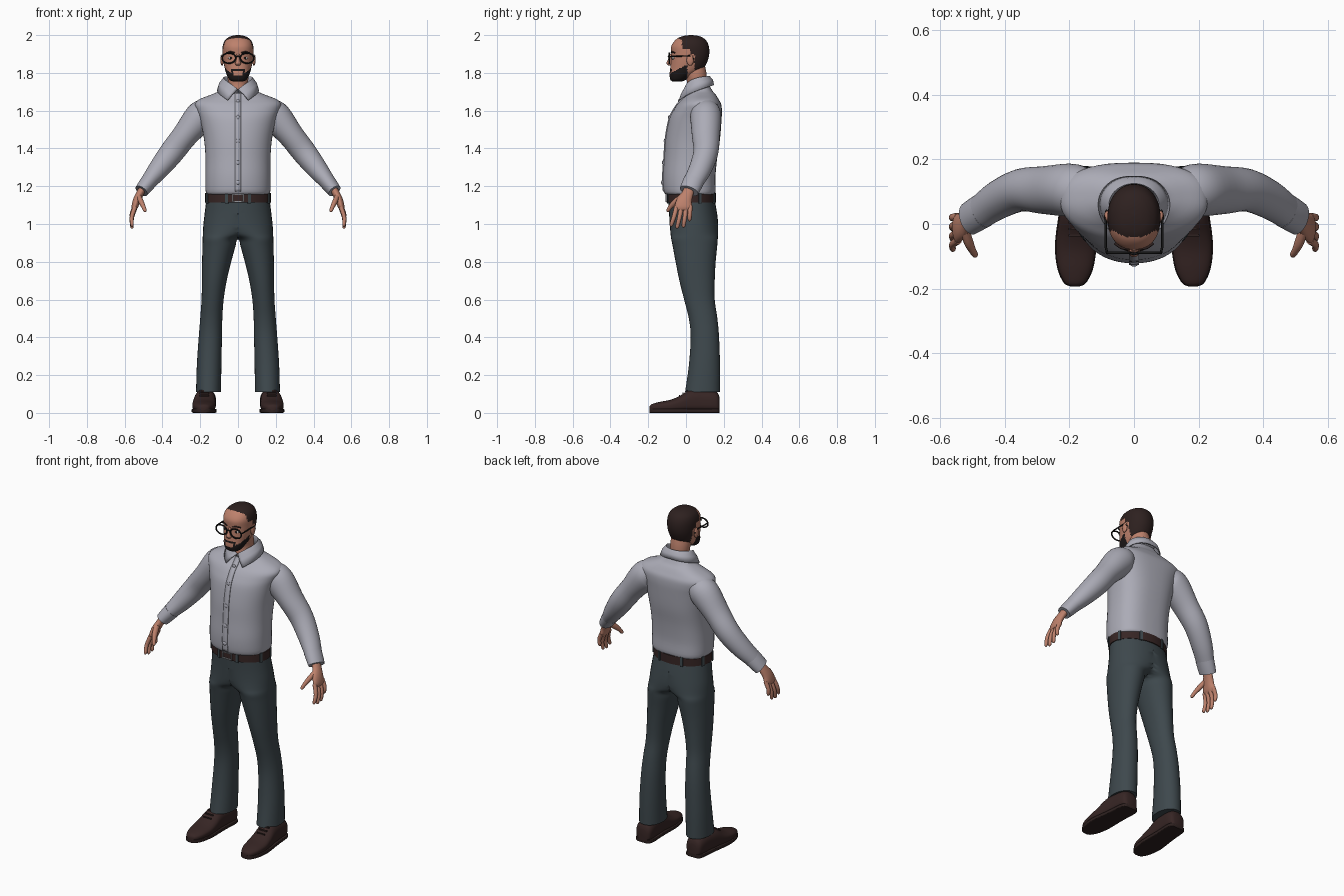
import bpy, bmesh, math
from mathutils import Vector, Matrix

cube = bpy.data.objects.get("Cube")
if cube:
    bpy.data.objects.remove(cube, do_unlink=True)


def material(name, r, g, b):
    m = bpy.data.materials.new(name)
    m.use_nodes = True
    m.diffuse_color = (r, g, b, 1)
    node = next(n for n in m.node_tree.nodes if n.type == 'BSDF_PRINCIPLED')
    node.inputs["Base Color"].default_value = (r, g, b, 1)
    node.inputs["Roughness"].default_value = 0.8
    return m


SHIRT = material("shirt grey", .41, .41, .47)
PANTS = material("trouser slate", .048, .065, .074)
SKIN = material("skin", .51, .22, .15)
HAIR = material("hair brown", .027, .015, .014)
BEARD = material("beard black", .012, .009, .009)
LEATHER = material("leather brown", .038, .019, .018)
FRAME = material("frame black", .008, .008, .008)
METAL = material("buckle grey", .3, .3, .32)
WHITE = material("eye white", .6, .56, .54)


def add_mirror(ob):
    mod = ob.modifiers.new("mirror", 'MIRROR')
    mod.use_clip = True


def finish(name, bm, mats, mirror=False, angle=45):
    bmesh.ops.recalc_face_normals(bm, faces=bm.faces)
    me = bpy.data.meshes.new(name)
    bm.to_mesh(me)
    bm.free()
    for m in mats:
        me.materials.append(m)
    for p in me.polygons:
        p.use_smooth = True
    me.set_sharp_from_angle(angle=math.radians(angle))
    ob = bpy.data.objects.new(name, me)
    bpy.context.scene.collection.objects.link(ob)
    if mirror:
        add_mirror(ob)
    return ob


def smooth_rows(rows, n):
    """Catmull-Rom interpolation of a table of section rows."""
    out = []
    for i in range(len(rows) - 1):
        a, b, c, d = (rows[max(i - 1, 0)], rows[i], rows[i + 1], rows[min(i + 2, len(rows) - 1)])
        for k in range(n):
            t = k / n
            out.append(tuple(q + .5 * t * (r - p + t * (2 * p - 5 * q + 4 * r - s + t * (3 * (q - r) + s - p)))
                             for p, q, r, s in zip(a, b, c, d)))
    return out + [tuple(rows[-1])]


def loft(name, rows, mats, ref=(0, 1, 0), axis=None, seg=32, steps=4, ef=2, eb=2,
         mirror=False, half=False, rule=None):
    """Skin rows of (x, y, z, half width, half depth) with rounded sections."""
    rows = smooth_rows(rows, steps)
    pts = [Vector(r[:3]) for r in rows]
    bm = bmesh.new()
    rings = []
    for i, r in enumerate(rows):
        t = Vector(axis) if axis else (pts[min(i + 1, len(pts) - 1)] - pts[max(i - 1, 0)]).normalized()
        u = Vector(ref).cross(t).normalized()
        v = t.cross(u)
        ring = []
        for k in range(seg):
            ang = math.tau * k / seg
            c, s = math.cos(ang), math.sin(ang)
            e = 2 / (eb if s > 0 else ef)
            p = pts[i] + u * max(r[3], .001) * math.copysign(abs(c) ** e, c) \
                + v * max(r[4], .001) * math.copysign(abs(s) ** e, s)
            if half:
                p.x = max(p.x, 0)
            ring.append(bm.verts.new(p))
        rings.append(ring)
    for a, b in zip(rings, rings[1:]):
        for k in range(seg):
            j = (k + 1) % seg
            bm.faces.new((a[k], a[j], b[j], b[k]))
    bm.faces.new(rings[0])
    bm.faces.new(rings[-1])
    if half:
        inner = [f for f in bm.faces if all(w.co.x < 1e-5 for w in f.verts)]
        bmesh.ops.delete(bm, geom=inner, context='FACES')
    if rule:
        for f in bm.faces:
            f.material_index = rule(f.calc_center_median())
    return finish(name, bm, mats, mirror)


def sheet(name, rows, mat, thickness):
    bm = bmesh.new()
    grid = [[bm.verts.new(p) for p in row] for row in rows]
    for a, b in zip(grid, grid[1:]):
        for k in range(len(a) - 1):
            bm.faces.new((a[k], a[k + 1], b[k + 1], b[k]))
    ob = finish(name, bm, [mat])
    mod = ob.modifiers.new("thickness", 'SOLIDIFY')
    mod.thickness, mod.offset = thickness, 0


def box(name, pos, size, mat, turn=0, mirror=False):
    bm = bmesh.new()
    mtx = Matrix.Translation(pos) @ Matrix.Rotation(turn, 4, 'Z') @ Matrix.Diagonal((*size, 1))
    bmesh.ops.create_cube(bm, size=1, matrix=mtx)
    finish(name, bm, [mat], mirror)


def ball(name, pos, size, mat, mirror=False):
    bm = bmesh.new()
    mtx = Matrix.Translation(pos) @ Matrix.Diagonal((*size, 1))
    bmesh.ops.create_uvsphere(bm, u_segments=16, v_segments=10, radius=1, matrix=mtx)
    finish(name, bm, [mat], mirror)


def wire(name, pts, radius, mat, cyclic=False, mirror=False):
    cu = bpy.data.curves.new(name, 'CURVE')
    cu.dimensions = '3D'
    cu.bevel_depth, cu.bevel_resolution, cu.use_fill_caps = radius, 2, True
    sp = cu.splines.new('POLY')
    sp.points.add(len(pts) - 1)
    for p, co in zip(sp.points, pts):
        p.co = (*co, 1)
    sp.use_cyclic_u = cyclic
    cu.materials.append(mat)
    ob = bpy.data.objects.new(name, cu)
    bpy.context.scene.collection.objects.link(ob)
    if mirror:
        add_mirror(ob)


def upright(table):
    """(z, half width, front y, back y) to section rows."""
    return [(0, (f + b) / 2, z, w, (b - f) / 2) for z, w, f, b in table]


Z = (0, 0, 1)

# Trousers: one leg and half the hips, mirrored (z, outer x, inner x, front y, back y)
legs = [(.11, .222, .09, -.005, .18), (.25, .218, .088, .015, .18), (.4, .208, .085, .025, .175),
        (.5, .2, .083, .015, .166), (.6, .193, .076, -.01, .152), (.7, .191, .06, -.035, .152),
        (.8, .19, .036, -.055, .157), (.88, .188, .014, -.07, .165), (.92, .187, 0, -.078, .168),
        (.95, .186, -.07, -.082, .17), (1, .183, -.14, -.086, .17), (1.06, .176, -.175, -.09, .164),
        (1.125, .168, -.168, -.093, .152)]
loft("trousers", [((o + i) / 2, (f + b) / 2, z, (o - i) / 2, (b - f) / 2) for z, o, i, f, b in legs],
     [PANTS], axis=Z, ef=2.1, eb=2.1, mirror=True, half=True)

# Shoes and soles: sections from toe to heel (y, centre x, half width, height)
shoe = [(-.193, .183, .012, .034), (-.182, .183, .032, .046), (-.14, .182, .052, .058),
        (-.08, .181, .061, .07), (-.03, .179, .06, .092), (.02, .176, .056, .122), (.08, .172, .053, .128),
        (.14, .168, .052, .12), (.168, .167, .045, .105), (.178, .166, .03, .08)]
loft("shoes", [(x, y, h / 2 + .006, w, h / 2 - .006) for y, x, w, h in shoe], [LEATHER],
     ref=Z, axis=(0, 1, 0), ef=4, eb=2.2, mirror=True)
loft("soles", [(x, y, .011, w + .003, .011) for y, x, w, h in shoe], [HAIR],
     ref=Z, axis=(0, 1, 0), ef=8, eb=8, mirror=True)
for k in range(3):
    box("shoe_laces", (.178, -.035 + k * .02, .09 + k * .013), (.05, .006, .008), HAIR, mirror=True)

# Belt with loops and buckle
loft("belt", upright([(1.113, .174, -.102, .16), (1.163, .174, -.102, .16)]), [LEATHER], axis=Z, steps=1, seg=48)
for deg in (20, 65, 115, 160, 200, 250, 290, 340):
    a = math.radians(deg)
    box("belt_loop", (.175 * math.cos(a), .029 + .132 * math.sin(a), 1.137), (.008, .016, .056), PANTS,
        math.atan2(math.sin(a) / .132, math.cos(a) / .175))
for s in (-1, 1):
    box("buckle_side", (s * .028, -.104, 1.138), (.006, .01, .042), METAL)
    box("buckle_bar", (0, -.104, 1.138 + s * .018), (.056, .01, .006), METAL)

# Shirt body
torso = upright([(1.155, .162, -.1, .145), (1.172, .171, -.117, .157), (1.25, .172, -.122, .156),
                 (1.35, .172, -.115, .165), (1.45, .18, -.108, .18), (1.55, .2, -.09, .188),
                 (1.6, .218, -.068, .19), (1.635, .228, -.045, .186), (1.66, .205, -.02, .173),
                 (1.685, .142, 0, .157), (1.705, .1, .008, .14), (1.74, .07, .015, .12)])
loft("shirt_body", torso, [SHIRT], axis=Z, seg=48, ef=2.1, eb=2.7)

# Button placket and buttons follow the chest profile
chest = [(z, y - b) for x, y, z, a, b in smooth_rows(torso, 4) if 1.17 < z < 1.7]
sheet("placket", [[(-.016, y - .001, z), (.016, y - .001, z)] for z, y in chest], SHIRT, .008)
for z in (1.22, 1.325, 1.44, 1.565, 1.65):
    y = min(chest, key=lambda c: abs(c[0] - z))[1]
    ball("button", (0, y - .005, z), (.011, .005, .011), SHIRT)

# Sleeves and cuffs
loft("sleeves", [(.12, .1, 1.6, .055, .06), (.165, .102, 1.59, .075, .078), (.205, .105, 1.56, .083, .082),
                 (.28, .105, 1.47, .068, .074), (.35, .105, 1.38, .065, .066), (.42, .075, 1.29, .055, .06),
                 (.475, .038, 1.222, .042, .053), (.508, .018, 1.18, .033, .048)],
     [SHIRT], mirror=True)
loft("cuffs", [(.468, .042, 1.23, .044, .055), (.49, .029, 1.202, .041, .054), (.511, .016, 1.175, .037, .052)],
     [SHIRT], mirror=True, steps=2)

# Folded collar: inner base, top fold, outer edge with points at the front
inside, fold, middle, edge = [], [], [], []
for k in range(-24, 25):
    f, s = abs(k) / 24, (1 if k >= 0 else -1)
    a, b = math.radians(178 * f), math.radians(150 * f)
    inside.append(Vector((s * .066 * math.sin(a), .06 + .056 * math.cos(a), 1.74 - .06 * f ** 3)))
    fold.append(Vector((s * .078 * math.sin(a), .06 + .066 * math.cos(a), 1.78 - .07 * f ** 3)))
    edge.append(Vector((s * .108 * math.sin(b), .06 + (.085 + .024 * f) * math.cos(b), 1.735 - .08 * f * f)))
    middle.append((fold[-1] + edge[-1]) / 2 + Vector((s * .004 * math.sin(a), .004 * math.cos(a), .004)))
sheet("collar", [inside, fold, middle, edge], SHIRT, .007)

# Hands: palm, four fingers and thumb
loft("palms", [(.5, .02, 1.195, .02, .028), (.52, .008, 1.16, .02, .031), (.536, -.008, 1.125, .02, .04),
               (.547, -.014, 1.09, .017, .046), (.551, -.015, 1.073, .01, .036)], [SKIN], mirror=True, seg=20)
for n, (y0, z0, y1, z1) in enumerate([(-.05, 1.09, -.077, .987), (-.025, 1.085, -.046, .976),
                                      (0, 1.085, -.013, .981), (.022, 1.095, .019, 1.015)]):
    loft("finger_%d" % (n + 1), [(.545, y0, z0, .012, .013), (.562, (y0 + y1) / 2, (z0 + z1) / 2, .011, .0115),
                                 (.561, y1, z1 + .01, .009, .01), (.559, y1, z1, .003, .003)],
         [SKIN], mirror=True, seg=12)
loft("thumbs", [(.527, -.012, 1.15, .014, .016), (.513, -.055, 1.118, .014, .017), (.5, -.083, 1.09, .011, .012),
                (.492, -.096, 1.07, .009, .009), (.49, -.099, 1.064, .003, .003)], [SKIN], mirror=True, seg=12)

# Neck
loft("neck", upright([(1.69, .06, 0, .118), (1.75, .054, .006, .112), (1.8, .056, -.01, .108),
                      (1.84, .05, -.01, .1)]), [SKIN], axis=Z)


# Head, coloured by hairline and beard line
def head_colour(c):
    x, y, z = abs(c.x), c.y, c.z
    if z > 1.925 and y > -.02 - .022 * max(0, 1 - (x / .065) ** 2):
        return 1
    if z > 1.815 and y > (.045 if z < 1.9 else .025):
        return 1
    mouth = x < .024 and 1.786 < z < 1.808
    goatee = x < .037 and z < 1.82 and y < -.04
    jaw = y < .006 and z < 1.795 + (y + .085) * .55
    return 2 if (goatee or jaw) and not mouth else 0


loft("head", upright([(1.755, .028, -.072, -.02), (1.764, .045, -.083, 0), (1.79, .06, -.087, .04),
                      (1.82, .069, -.084, .09), (1.86, .077, -.08, .113), (1.9, .081, -.078, .123),
                      (1.94, .081, -.078, .121), (1.97, .071, -.06, .108), (1.988, .051, -.036, .086),
                      (1.997, .028, -.005, .06), (2, .004, .022, .03)]),
     [SKIN, HAIR, BEARD], axis=Z, seg=72, steps=6, ef=2.3, eb=2.1, rule=head_colour)

# Facial features
loft("nose", [(0, -.076, 1.9, .007, .007), (0, -.084, 1.868, .01, .013), (0, -.088, 1.85, .015, .015),
              (0, -.082, 1.838, .009, .009)], [SKIN], axis=Z, seg=16)
ball("ears", (.084, .022, 1.868), (.009, .019, .03), SKIN, True)
ball("eyes", (.038, -.066, 1.878), (.014, .008, .007), WHITE, True)
ball("pupils", (.038, -.072, 1.878), (.006, .004, .006), FRAME, True)
wire("eyebrows", [(.018, -.078, 1.906), (.04, -.074, 1.912), (.06, -.06, 1.906)], .004, HAIR, mirror=True)

# Glasses
wire("glasses_rims", [(.048 + .036 * math.cos(i * math.tau / 28), -.089, 1.878 + .027 * math.sin(i * math.tau / 28))
                      for i in range(28)], .0042, FRAME, cyclic=True, mirror=True)
wire("glasses_bridge", [(-.014, -.09, 1.884), (0, -.093, 1.888), (.014, -.09, 1.884)], .004, FRAME)
wire("glasses_temples", [(.083, -.089, 1.886), (.088, -.07, 1.888), (.088, .02, 1.89), (.085, .042, 1.872)],
     .0038, FRAME, mirror=True)
